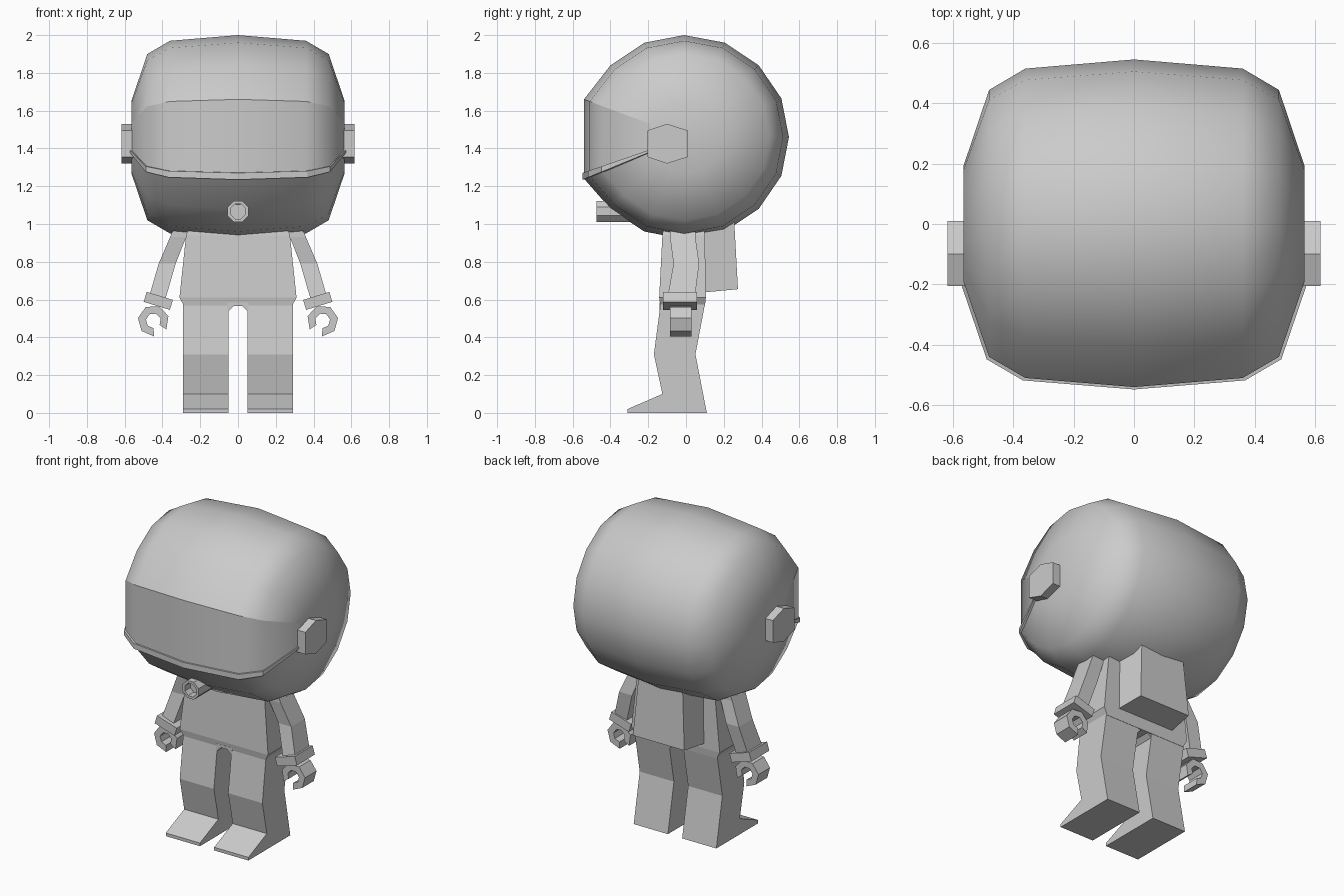
import bpy, bmesh, math
from mathutils import Matrix, Vector

old = bpy.data.objects.get("Cube")
if old:
    bpy.data.objects.remove(old, do_unlink=True)

grey = bpy.data.materials.new("plain grey")
grey.use_nodes = True
COL = (0.6, 0.6, 0.6, 1)
grey.diffuse_color = COL
grey.node_tree.nodes["Principled BSDF"].inputs["Base Color"].default_value = COL


def finish(name, bm, smooth=None, mirror=False):
    """Turn a bmesh into an object, optionally smooth and mirrored in x."""
    bmesh.ops.recalc_face_normals(bm, faces=bm.faces)
    me = bpy.data.meshes.new(name)
    bm.to_mesh(me)
    bm.free()
    me.materials.append(grey)
    ob = bpy.data.objects.new(name, me)
    bpy.context.collection.objects.link(ob)
    if mirror:
        ob.modifiers.new("Mirror", 'MIRROR').use_mirror_merge = False
    if smooth:
        bpy.ops.object.select_all(action='DESELECT')
        ob.select_set(True)
        bpy.context.view_layer.objects.active = ob
        bpy.ops.object.shade_smooth_by_angle(angle=math.radians(smooth))
    return ob


def loft(bm, rings, closed=True, caps=True):
    """Skin a list of equal-length point rings."""
    rows = [[bm.verts.new(p) for p in r] for r in rings]
    n = len(rows[0])
    for a, b in zip(rows, rows[1:]):
        for i in range(n if closed else n - 1):
            j = (i + 1) % n
            bm.faces.new((a[i], a[j], b[j], b[i]))
    if caps:
        bm.faces.new(rows[0])
        bm.faces.new(rows[-1])


def rect(x0, x1, y0, y1, z):
    return [(x0, y0, z), (x1, y0, z), (x1, y1, z), (x0, y1, z)]


# Helmet: a barrel lying along x; every ring is a scaled side outline
CZ = 1.46
half = [(0.565, 0.19), (0.48, 0.44), (0.36, 0.51)]
barrel = [(-x, r) for x, r in half] + [(0, 0.54)] + half[::-1]
upper = [(-0.54, 0.20), (-0.40, 0.38), (-0.22, 0.50), (-0.01, 0.54),
         (0.205, 0.50), (0.385, 0.38), (0.505, 0.205)]
lower = [(y, -z) for y, z in upper[::-1]]
lower[-1] = (-0.54, -0.22)


def slices(section, grow=0.0):
    return [[(x + math.copysign(grow, x) if x else 0, y * (r + grow) / 0.54,
              CZ + z * (r + grow) / 0.54) for y, z in section] for x, r in barrel]


bm = bmesh.new()
loft(bm, slices(upper + [(0.545, 0)] + lower), closed=False)
finish("helmet_shell", bm, 60)

bm = bmesh.new()
loft(bm, slices([(-0.54, 0.20), (-0.54, -0.22)]), closed=False, caps=False)
finish("visor", bm, 50)

# Raised rim along the lower edge of the visor
bm = bmesh.new()
outer = slices([(-0.54, -0.187), (-0.54, -0.222)], 0.008)
inner = slices([(-0.52, -0.222), (-0.52, -0.187)], -0.004)
loft(bm, [o + i for o, i in zip(outer, inner)])
finish("visor_rim", bm)

# Hexagonal ear caps
hexagon = [(-0.10, 1.53), (0.01, 1.495), (0.01, 1.355),
           (-0.10, 1.32), (-0.205, 1.355), (-0.205, 1.495)]
bm = bmesh.new()
loft(bm, [[(x, y, z) for y, z in hexagon] for x in (0.54, 0.617)])
finish("ear_cap", bm, mirror=True)

# Breathing nozzle with a recessed mouth
bm = bmesh.new()
loft(bm, [[(r * math.cos(math.pi * (k + 0.5) / 4), y,
            1.067 + r * math.sin(math.pi * (k + 0.5) / 4)) for k in range(8)]
          for y, r in ((-0.28, 0.06), (-0.475, 0.06), (-0.475, 0.043), (-0.42, 0.043))])
finish("nozzle", bm)

# Torso
bm = bmesh.new()
loft(bm, [rect(-0.285, 0.285, -0.135, 0.10, 0.565),
          rect(-0.31, 0.31, -0.142, 0.105, 0.61),
          rect(-0.275, 0.275, -0.125, 0.10, 0.94),
          rect(-0.25, 0.25, -0.115, 0.09, 1.02)])
finish("torso", bm)

# Legs: one side outline extruded in x, with the foot in front
leg = [(-0.135, 0.575), (-0.17, 0.31), (-0.125, 0.10), (-0.31, 0.02),
       (-0.31, 0), (0.11, 0), (0.05, 0.31), (0.10, 0.575)]
bm = bmesh.new()
loft(bm, [[(x, y, z) for y, z in leg] for x in (0.05, 0.29)])
finish("leg", bm, mirror=True)

# Chamfered gusset joining the legs
bm = bmesh.new()
loft(bm, [[(0.055, y, 0.535), (0.055, y, 0.585), (0, y, 0.585), (0, y, 0.57), (0.02, y, 0.568)]
          for y in (-0.139, 0.093)])
finish("crotch", bm, mirror=True)

# Backpack
bm = bmesh.new()
loft(bm, [[(-0.2, 0.095, 0.638), (0.2, 0.095, 0.638), (0.18, 0.275, 0.655), (-0.18, 0.275, 0.655)],
          [(-0.19, 0.085, 1.05), (0.19, 0.085, 1.05), (0.155, 0.255, 1.02), (-0.155, 0.255, 1.02)]])
finish("backpack", bm)

# Arms, bent slightly at the elbow
bm = bmesh.new()
loft(bm, [rect(0.24, 0.335, -0.085, 0.05, 0.99),
          rect(0.275, 0.36, -0.085, 0.05, 0.93),
          rect(0.33, 0.42, -0.066, 0.07, 0.79),
          rect(0.385, 0.475, -0.10, 0.045, 0.60)])
finish("arm", bm, mirror=True)

# Tilted cuffs
bm = bmesh.new()
bmesh.ops.create_cube(bm, size=1, matrix=Matrix.Translation((0.422, -0.032, 0.593))
                      @ Matrix.Rotation(math.radians(-17), 4, 'Y')
                      @ Matrix.Diagonal((0.145, 0.18, 0.055, 1)))
finish("cuff", bm, mirror=True)

# Claw hands: an open C swept around the palm centre
bm = bmesh.new()
rings = []
for k in range(7):
    a = math.radians(268 + k * 51)
    rings.append([(0.448 + r * math.cos(a), y, 0.488 + r * math.sin(a))
                  for r, y in ((0.04, -0.085), (0.083, -0.085), (0.083, 0.03), (0.04, 0.03))])
loft(bm, rings)
finish("hand", bm, mirror=True)
